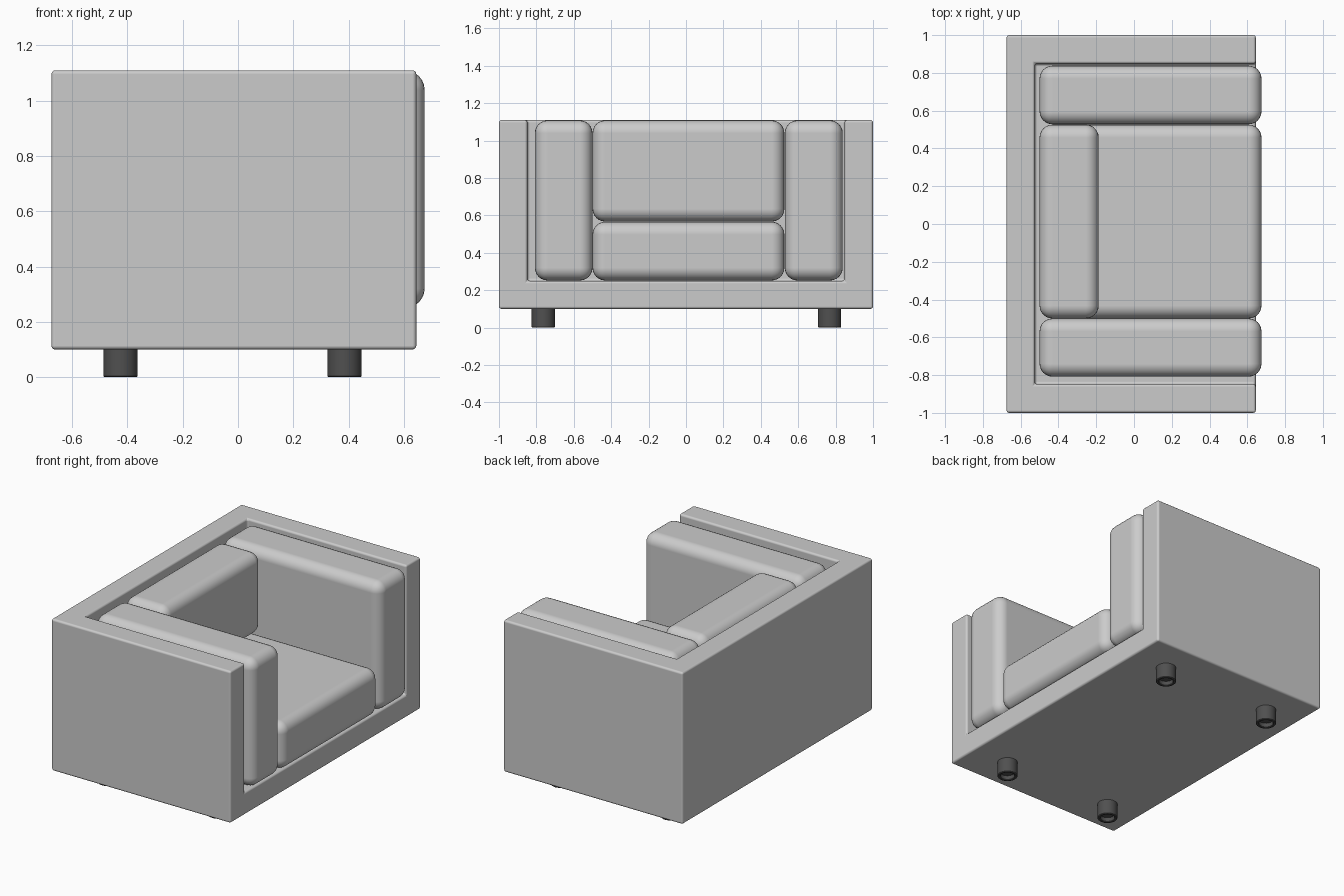
import bpy, math

if "Cube" in bpy.data.objects:
    bpy.data.objects.remove(bpy.data.objects["Cube"])


def box(name, lo, hi, bevel=0.0, segments=3):
    """Box between two corners, optionally with rounded edges."""
    bpy.ops.mesh.primitive_cube_add(size=1, location=[(a + b) / 2 for a, b in zip(lo, hi)])
    ob = bpy.context.object
    ob.name = name
    ob.scale = [b - a for a, b in zip(lo, hi)]
    bpy.ops.object.transform_apply(location=False, rotation=False, scale=True)
    if bevel:
        round_edges(ob, bevel, segments)
    return ob


def round_edges(ob, width, segments):
    mod = ob.modifiers.new("rounding", "BEVEL")
    mod.width = width
    mod.segments = segments
    mod.limit_method = "ANGLE"
    mod.harden_normals = True
    for p in ob.data.polygons:
        p.use_smooth = True


# Outer shell: block hollowed from the top and the open seat side
shell = box("shell", (-0.675, -1, 0.1), (0.645, 1, 1.11))
cutter = box("shell_cutter", (-0.525, -0.848, 0.25), (1.0, 0.848, 1.5))
cutter.hide_render = True
mod = shell.modifiers.new("hollow", "BOOLEAN")
mod.operation = "DIFFERENCE"
mod.solver = "EXACT"
mod.object = cutter
bpy.context.view_layer.objects.active = shell
bpy.ops.object.modifier_apply(modifier=mod.name)
bpy.data.objects.remove(cutter, do_unlink=True)
round_edges(shell, 0.014, 3)

# Cushions
cushions = {
    "arm_cushion_near": ((-0.5, -0.808, 0.252), (0.675, -0.5, 1.108)),
    "arm_cushion_far": ((-0.5, 0.528, 0.252), (0.675, 0.838, 1.108)),
    "seat_cushion": ((-0.5, -0.5, 0.252), (0.675, 0.526, 0.566)),
    "back_cushion": ((-0.5, -0.5, 0.567), (-0.187, 0.526, 1.108)),
}
for name, (lo, hi) in cushions.items():
    box(name, lo, hi, 0.068, 6)

# Dark round legs with a recessed underside
dark = bpy.data.materials.new("dark_leg")
dark.diffuse_color = (0.08, 0.08, 0.08, 1)
dark.use_nodes = True
dark.node_tree.nodes["Principled BSDF"].inputs["Base Color"].default_value = dark.diffuse_color
profile = [(0.062, 0.101), (0.062, 0.004), (0.058, 0), (0.048, 0), (0.044, 0.004), (0.044, 0.03)]
sides = 32
for x in (-0.425, 0.385):
    for y in (-0.763, 0.768):
        verts = [(r * math.cos(2 * math.pi * i / sides), r * math.sin(2 * math.pi * i / sides), z)
                 for r, z in profile for i in range(sides)]
        faces = [(k * sides + i, (k + 1) * sides + i,
                  (k + 1) * sides + (i + 1) % sides, k * sides + (i + 1) % sides)
                 for k in range(len(profile) - 1) for i in range(sides)]
        last = (len(profile) - 1) * sides
        faces.append(tuple(range(sides)))
        faces.append(tuple(reversed(range(last, last + sides))))
        me = bpy.data.meshes.new("leg")
        me.from_pydata(verts, [], faces)
        me.materials.append(dark)
        leg = bpy.data.objects.new(("front" if y < 0 else "rear") + "_leg", me)
        leg.location = (x, y, 0)
        bpy.context.collection.objects.link(leg)
        bpy.ops.object.select_all(action="DESELECT")
        leg.select_set(True)
        bpy.context.view_layer.objects.active = leg
        bpy.ops.object.shade_smooth_by_angle(angle=math.radians(35))
